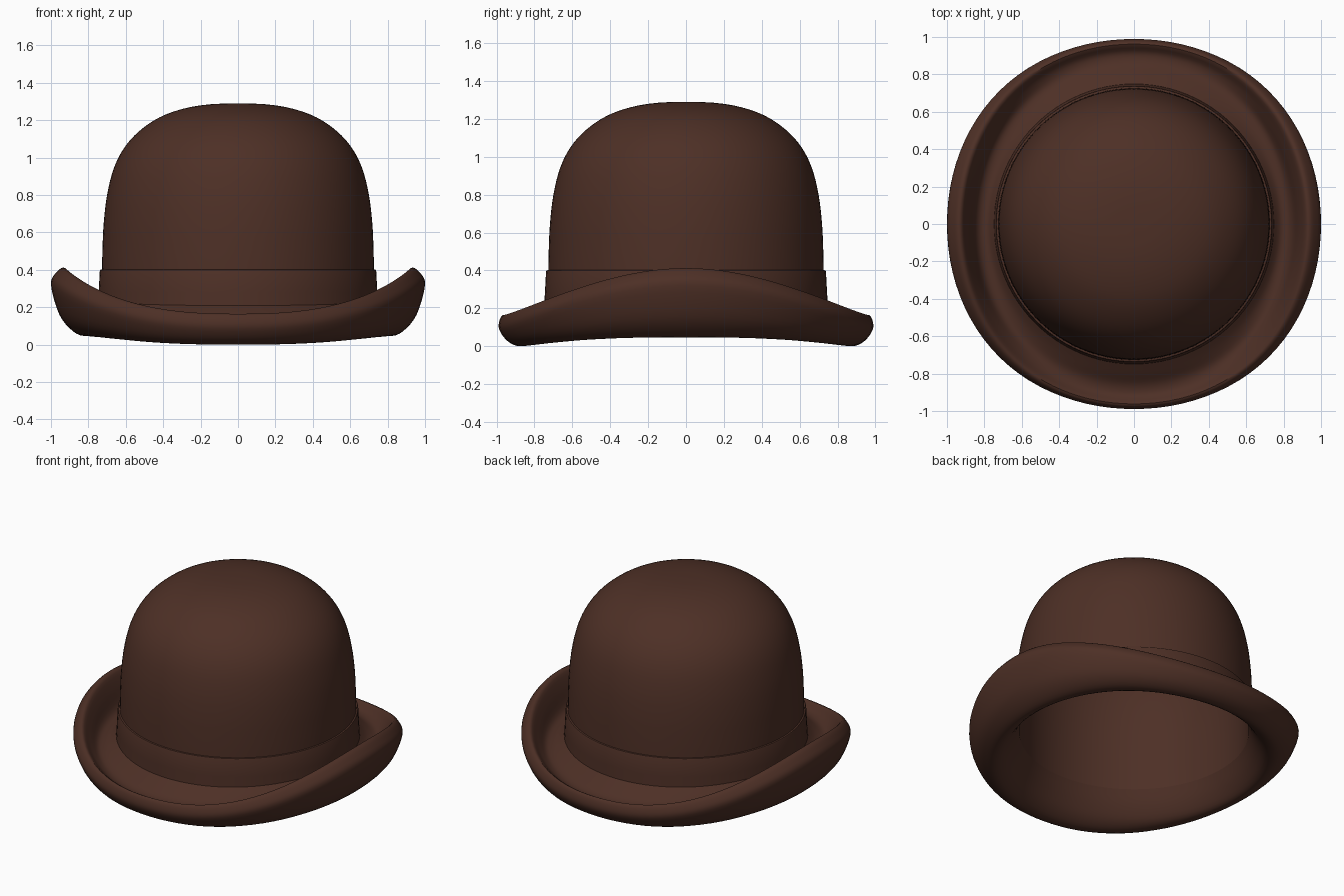
import bpy, bmesh, math

if "Cube" in bpy.data.objects:
    bpy.data.objects.remove(bpy.data.objects["Cube"])

SEGMENTS = 96

felt = bpy.data.materials.new("dark_brown_felt")
felt.diffuse_color = (0.075, 0.029, 0.019, 1)
felt.use_nodes = True
felt.node_tree.nodes["Principled BSDF"].inputs["Base Color"].default_value = felt.diffuse_color


def smooth_profile(points, steps):
    """Catmull-Rom curve through (radius, height) points."""
    p = [points[0]] + points + [points[-1]]
    out = []
    for i in range(1, len(p) - 2):
        for s in range(steps):
            t = s / steps
            out.append(tuple(
                0.5 * (2 * b + (c - a) * t + (2 * a - 5 * b + 4 * c - d) * t * t
                       + (3 * b - a - 3 * c + d) * t ** 3)
                for a, b, c, d in zip(p[i - 1], p[i], p[i + 1], p[i + 2])))
    return out + [points[-1]]


def sweep(name, profile_at):
    """Turn a profile around z; profile_at(angle) may vary with the angle."""
    bm = bmesh.new()
    rings = []
    for i in range(SEGMENTS):
        a = 2 * math.pi * i / SEGMENTS
        rings.append([bm.verts.new((r * math.cos(a), r * math.sin(a), z))
                      for r, z in profile_at(a)])
    for i, ring in enumerate(rings):
        nxt = rings[(i + 1) % SEGMENTS]
        for j in range(len(ring) - 1):
            bm.faces.new((ring[j], ring[j + 1], nxt[j + 1], nxt[j]))
    bmesh.ops.remove_doubles(bm, verts=bm.verts, dist=1e-5)
    bmesh.ops.recalc_face_normals(bm, faces=bm.faces)
    # the first face sits on the visible outer or upper skin
    bm.faces.ensure_lookup_table()
    f = bm.faces[0]
    c = f.calc_center_median()
    if f.normal.x * c.x + f.normal.y * c.y + f.normal.z * 0.3 < 0:
        bmesh.ops.reverse_faces(bm, faces=bm.faces)
    mesh = bpy.data.meshes.new(name)
    bm.to_mesh(mesh)
    bm.free()
    mesh.materials.append(felt)
    obj = bpy.data.objects.new(name, mesh)
    bpy.context.collection.objects.link(obj)
    bpy.context.view_layer.objects.active = obj
    obj.select_set(True)
    bpy.ops.object.shade_smooth_by_angle(angle=math.radians(40))
    obj.select_set(False)


# Domed crown: outer skin, and a lining just inside it
dome = smooth_profile([(0.727, 0.38), (0.725, 0.5), (0.718, 0.65), (0.70, 0.8),
                       (0.665, 0.94), (0.61, 1.05), (0.53, 1.14), (0.42, 1.215),
                       (0.29, 1.262), (0.15, 1.285), (0, 1.29)], 4)
sweep("crown", lambda a: dome)
lining = [(0.705, 0.22)] + [(r * 0.965, 0.38 + (z - 0.38) * 0.965) for r, z in dome]
sweep("crown_lining", lambda a: lining[::-1])

# Hat band with a small ledge at its top
band = [(0.75, 0.19), (0.745, 0.28), (0.739, 0.393), (0.736, 0.40), (0.722, 0.403)]
sweep("hat_band", lambda a: band)

# Brim: low lip at front and back, high curl at the sides
front = [(0.74, 0.215), (0.80, 0.175), (0.86, 0.135), (0.915, 0.13), (0.962, 0.165),
         (0.985, 0.135), (0.985, 0.085), (0.94, 0.025), (0.87, 0.0), (0.80, 0.045),
         (0.745, 0.13), (0.705, 0.22)]
side = [(0.74, 0.235), (0.79, 0.19), (0.845, 0.215), (0.885, 0.33), (0.925, 0.41),
        (0.972, 0.385), (1.0, 0.32), (0.955, 0.16), (0.88, 0.07), (0.81, 0.05),
        (0.75, 0.12), (0.705, 0.22)]


def brim_profile(a):
    w = abs(math.cos(a)) ** 2.6
    bulge = 0.02 * math.sin(2 * a) ** 2       # fuller outline on the diagonals
    pts = []
    for (r0, z0), (r1, z1) in zip(front, side):
        r = r0 + (r1 - r0) * w
        r += bulge * max(0, (r - 0.75) / 0.25)
        pts.append((r, z0 + (z1 - z0) * w))
    return smooth_profile(pts, 4)


sweep("brim", brim_profile)
